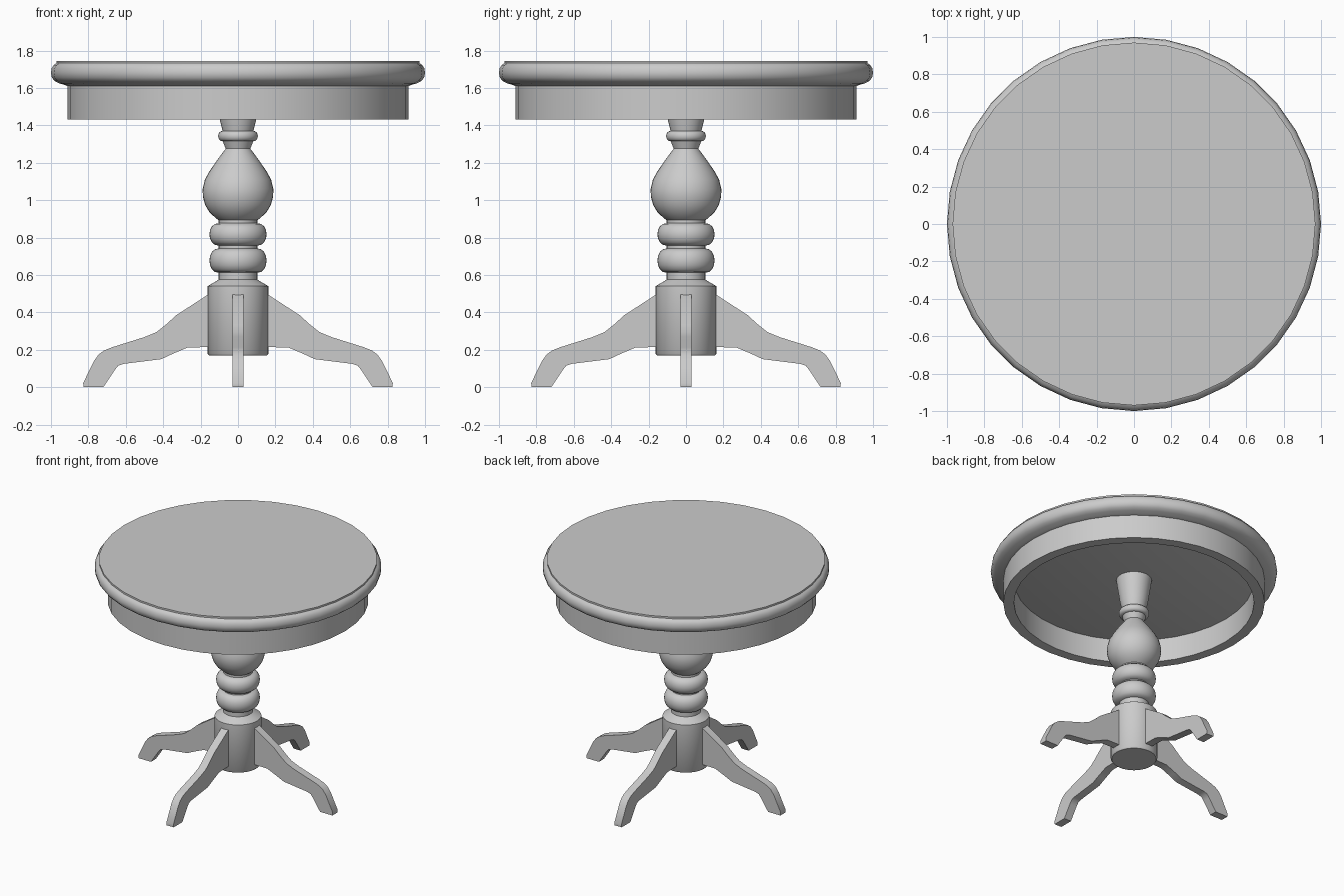
import bpy, bmesh, math
from mathutils import Matrix

cube = bpy.data.objects.get("Cube")
if cube:
    bpy.data.objects.remove(cube, do_unlink=True)

# single plain grey material
grey = bpy.data.materials.new("plain grey")
grey.use_nodes = True
colour = (0.6, 0.6, 0.6, 1)
grey.diffuse_color = colour
grey.node_tree.nodes["Principled BSDF"].inputs["Base Color"].default_value = colour


def finish(bm, name, angle=35):
    bmesh.ops.remove_doubles(bm, verts=bm.verts, dist=0.0001)
    bmesh.ops.recalc_face_normals(bm, faces=bm.faces)
    mesh = bpy.data.meshes.new(name)
    bm.to_mesh(mesh)
    bm.free()
    mesh.materials.append(grey)
    obj = bpy.data.objects.new(name, mesh)
    bpy.context.collection.objects.link(obj)
    bpy.ops.object.select_all(action='DESELECT')
    obj.select_set(True)
    bpy.context.view_layer.objects.active = obj
    bpy.ops.object.shade_smooth_by_angle(angle=math.radians(angle))
    return obj


def lathe(name, profile, steps, angle=35):
    """Spin a (radius, height) profile around the vertical axis."""
    bm = bmesh.new()
    verts = [bm.verts.new((0, r, z)) for r, z in profile]
    edges = [bm.edges.new(pair) for pair in zip(verts, verts[1:])]
    bmesh.ops.spin(bm, geom=verts + edges, cent=(0, 0, 0), axis=(0, 0, 1),
                   angle=math.tau, steps=steps, use_duplicate=False)
    return finish(bm, name, angle)


def bulge(r_neck, r_max, z_top, z_bottom, n=8):
    """Rounded turned ring between two neck heights."""
    mid, half = (z_top + z_bottom) / 2, (z_top - z_bottom) / 2
    return [(r_neck + (r_max - r_neck) * math.sin(math.pi * i / n) ** 0.9,
             mid + half * math.cos(math.pi * i / n)) for i in range(n + 1)]


# round top with a rolled edge
lathe("table_top", [(0, 1.745), (0.97, 1.745), (0.97, 1.732), (0.985, 1.723),
                    (0.996, 1.705), (1.0, 1.68), (0.995, 1.655), (0.98, 1.637),
                    (0.955, 1.624), (0.93, 1.617), (0.912, 1.61), (0, 1.61)], 36)

# hollow apron below the top
lathe("apron", [(0.912, 1.612), (0.912, 1.43), (0.838, 1.43), (0.838, 1.612)], 36)

# turned column
column = [(0, 1.612), (0.125, 1.612), (0.097, 1.43), (0.082, 1.37)]
column += bulge(0.082, 0.106, 1.37, 1.315)
column += [(0.066, 1.275), (0.085, 1.25), (0.118, 1.205), (0.152, 1.155),
           (0.177, 1.11), (0.189, 1.06), (0.188, 1.02), (0.176, 0.975),
           (0.152, 0.935), (0.12, 0.905), (0.103, 0.893), (0.103, 0.877)]
column += bulge(0.103, 0.153, 0.877, 0.757)
column += bulge(0.103, 0.153, 0.742, 0.612)
column += [(0.103, 0.575), (0.163, 0.54), (0.163, 0.18), (0.155, 0.17), (0, 0.17)]
lathe("column", column, 36, 40)

# four curved legs cut from flat board
outline = [(0.14, 0.508), (0.165, 0.492), (0.33, 0.385), (0.385, 0.335),
           (0.435, 0.295), (0.50, 0.268), (0.675, 0.213), (0.715, 0.197),
           (0.745, 0.175), (0.77, 0.14), (0.828, 0.022), (0.825, 0),
           (0.72, 0), (0.66, 0.09), (0.64, 0.115), (0.61, 0.125),
           (0.41, 0.15), (0.35, 0.178), (0.27, 0.212), (0.14, 0.215)]
for i, side in enumerate(("left", "back", "right", "front")):
    bm = bmesh.new()
    face = bm.faces.new([bm.verts.new((x, -0.03, z)) for x, z in outline])
    extruded = bmesh.ops.extrude_face_region(bm, geom=[face], use_keep_orig=True)
    moved = [g for g in extruded["geom"] if isinstance(g, bmesh.types.BMVert)]
    bmesh.ops.translate(bm, verts=moved, vec=(0, 0.06, 0))
    bm.transform(Matrix.Rotation(i * math.pi / 2, 4, 'Z'))
    finish(bm, side + "_leg")
